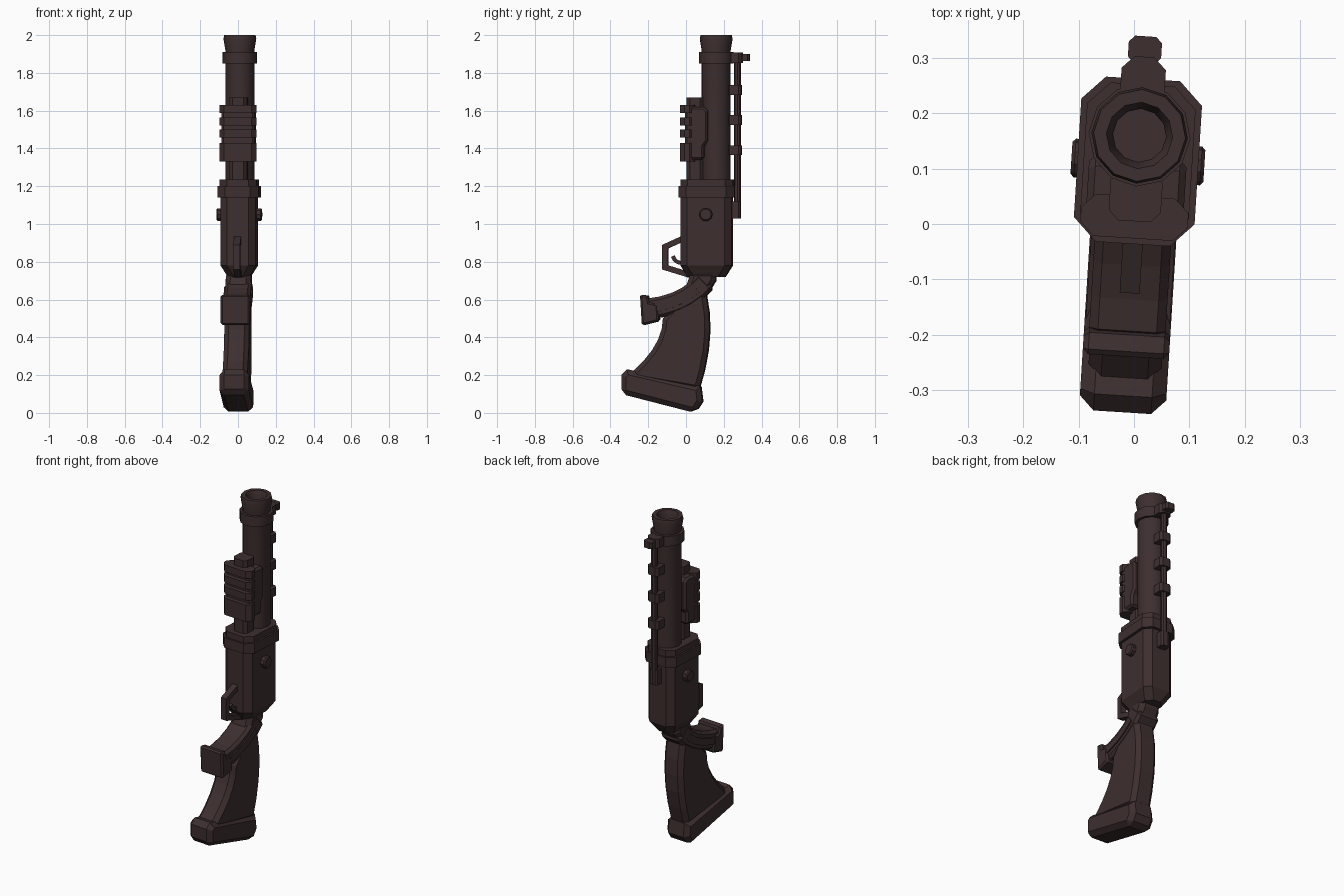
import bpy, bmesh, math
from mathutils import Matrix, Vector

cube = bpy.data.objects.get("Cube")
if cube:
    bpy.data.objects.remove(cube)

brown = bpy.data.materials.new("dark brown")
brown.use_nodes = True
brown.diffuse_color = (.048, .028, .028, 1)
shader = next(node for node in brown.node_tree.nodes if node.type == 'BSDF_PRINCIPLED')
shader.inputs["Base Color"].default_value = brown.diffuse_color

YAW = math.radians(-3.6)  # the whole model is turned slightly about z
BARREL_Y = .16


def finish(name, bm, bevel=0, smooth=False):
    """Turn a bmesh into a named object, with chamfered rims or smooth shading."""
    bmesh.ops.recalc_face_normals(bm, faces=bm.faces)
    mesh = bpy.data.meshes.new(name)
    bm.to_mesh(mesh)
    bm.free()
    mesh.materials.append(brown)
    part = bpy.data.objects.new(name, mesh)
    bpy.context.collection.objects.link(part)
    part.rotation_euler.z = YAW
    if bevel:
        chamfer = part.modifiers.new("chamfer", 'BEVEL')
        chamfer.width = bevel
        chamfer.segments = 1
        chamfer.limit_method = 'ANGLE'
        chamfer.angle_limit = math.radians(70)
    if smooth:
        bpy.ops.object.select_all(action='DESELECT')
        bpy.context.view_layer.objects.active = part
        part.select_set(True)
        bpy.ops.object.shade_smooth_by_angle(angle=math.radians(35))


def skin(rings):
    """Join point rings of equal length into a closed solid."""
    bm = bmesh.new()
    rows = [[bm.verts.new(point) for point in ring] for ring in rings]
    count = len(rows[0])
    for lower, upper in zip(rows, rows[1:]):
        for i in range(count):
            j = (i + 1) % count
            bm.faces.new((lower[i], lower[j], upper[j], upper[i]))
    bm.faces.new(rows[0])
    bm.faces.new(rows[-1])
    return bm


def plate(name, outline, half, bevel=0):
    """Extrude a side outline of (y, z) points evenly to both sides."""
    finish(name, skin([[(x, y, z) for y, z in outline] for x in (-half, half)]), bevel)


def arc(start, control, end, steps=5):
    """Points along a quadratic curve."""
    a, b, c = Vector(start), Vector(control), Vector(end)
    return [a.lerp(b, t).lerp(b.lerp(c, t), t) for t in (i / steps for i in range(steps + 1))]


def strip(path, width):
    """Outline of a band of even width along a path, mitred at the corners."""
    points = [Vector(point) for point in path]
    directions = [(b - a).normalized() for a, b in zip(points, points[1:])]
    left, right = [], []
    for point, before, after in zip(points, directions[:1] + directions,
                                    directions + directions[-1:]):
        along = (before + after).normalized()
        offset = Vector((-along.y, along.x)) * width / 2 / along.dot(after)
        left.append(point + offset)
        right.append(point - offset)
    return left + right[::-1]


def block(name, z, y, half, cut, low=0):
    """Upright box with cut corners; low narrows its foot."""
    def section(height, inset):
        front, back, side = y[0] + inset, y[1] - inset, half - inset
        quarter = [(side - cut, front), (side, front + cut), (side, back - cut), (side - cut, back)]
        loop = quarter + [(-x, depth) for x, depth in reversed(quarter)]
        return [(x, depth, height) for x, depth in loop]

    sections = [section(z[0], low * .6), section(z[0] + low, 0), section(z[1], 0)]
    finish(name, skin(sections if low else sections[1:]))


def turned(name, centre, profile, sides=12):
    """Upright turned part from (radius, height) points."""
    angles = [math.tau * i / sides for i in range(sides)]
    finish(name, skin([[(radius * math.sin(a), centre + radius * math.cos(a), height)
                        for a in angles] for radius, height in profile]), smooth=True)


# Barrel with flared muzzle and hollow bore
turned("barrel", BARREL_Y, [(.077, 1.15), (.077, 1.92), (.087, 1.98), (.083, 2),
                            (.06, 2), (.048, 1.97), (.048, 1.75)])
turned("muzzle_collar", BARREL_Y, [(.092, 1.85), (.092, 1.91)])

# Magazine tube under the barrel
block("magazine_tube", z=(1.15, 1.67), y=(.005, .095), half=.047, cut=.018)

# Sliding fore grip: a core with a raised back and four ribs
plate("fore_grip", [(0, 1.34), (.1, 1.34), (.1, 1.41), (.12, 1.44),
                    (.12, 1.6), (.1, 1.62), (0, 1.62)], half=.088, bevel=.012)
block("fore_grip_base", z=(1.33, 1.43), y=(-.026, .05), half=.097, cut=.025)
for i in range(3):
    bottom = 1.457 + i * .065
    block(f"fore_grip_rib_{i + 1}", z=(bottom, bottom + .042), y=(-.026, .05), half=.097, cut=.025)

# Receiver with its collar
block("receiver", z=(.72, 1.15), y=(-.026, .246), half=.093, cut=.036, low=.06)
block("receiver_collar", z=(1.14, 1.2), y=(-.036, .262), half=.109, cut=.042)
block("receiver_collar_lip", z=(1.19, 1.236), y=(-.026, .252), half=.098, cut=.04)

# Pin through the receiver, showing on both sides
pin = bmesh.new()
bmesh.ops.create_cone(pin, cap_ends=True, segments=10, radius1=.035, radius2=.035, depth=.24,
                      matrix=Matrix.Translation((0, .112, 1.05))
                      @ Matrix.Rotation(math.pi / 2, 4, 'Y'))
finish("receiver_pin", pin, bevel=.006)

# Rod, clamps and sight behind the barrel
turned("rear_rod", .273, [(.018, 1.03), (.018, 1.88)], sides=8)
block("rod_foot", z=(1.03, 1.12), y=(.235, .29), half=.026, cut=.01)
for i in range(3):
    middle = 1.39 + i * .16
    block(f"rod_clamp_{i + 1}", z=(middle - .026, middle + .026), y=(.22, .296),
          half=.037, cut=.014)
block("sight_bracket", z=(1.853, 1.908), y=(.22, .302), half=.04, cut=.022)
block("sight_bead", z=(1.862, 1.9), y=(.29, .339), half=.03, cut=.011)

# Trigger guard and trigger
plate("trigger_guard", strip([(0, .93), (-.11, .88), (-.11, .77), (.02, .73)], width=.03), half=.018)
plate("trigger", strip(arc((0, .8), (-.05, .78), (-.07, .83)), width=.02), half=.012)

# Stock with its neck, and the butt plate
neck = [(.03, .75), (.16, .75), (.16, .7)]
back_edge = arc((.11, .62), (.16, .4), (.07, .12))
front_edge = arc((-.28, .22), (-.12, .36), (-.12, .5))
plate("stock", neck + back_edge + [(-.28, .18)] + front_edge + [(-.06, .57), (0, .66)],
      half=.066, bevel=.024)
plate("butt_plate", [(-.34, .1), (-.34, .2), (-.31, .23), (.08, .14), (.09, .06), (.05, 0)],
      half=.078, bevel=.026)

# Curved lever grip with side ribs and end block
sweep = arc((-.2, .55), (0, .57), (.11, .7))
plate("lever_grip", strip(sweep, width=.11), half=.069, bevel=.016)
plate("lever_rib", strip(sweep[:-1], width=.04), half=.076)
plate("lever_end_block", [(-.24, .627), (-.2, .62), (-.19, .585), (-.145, .575),
                          (-.14, .486), (-.23, .463)], half=.078, bevel=.01)
